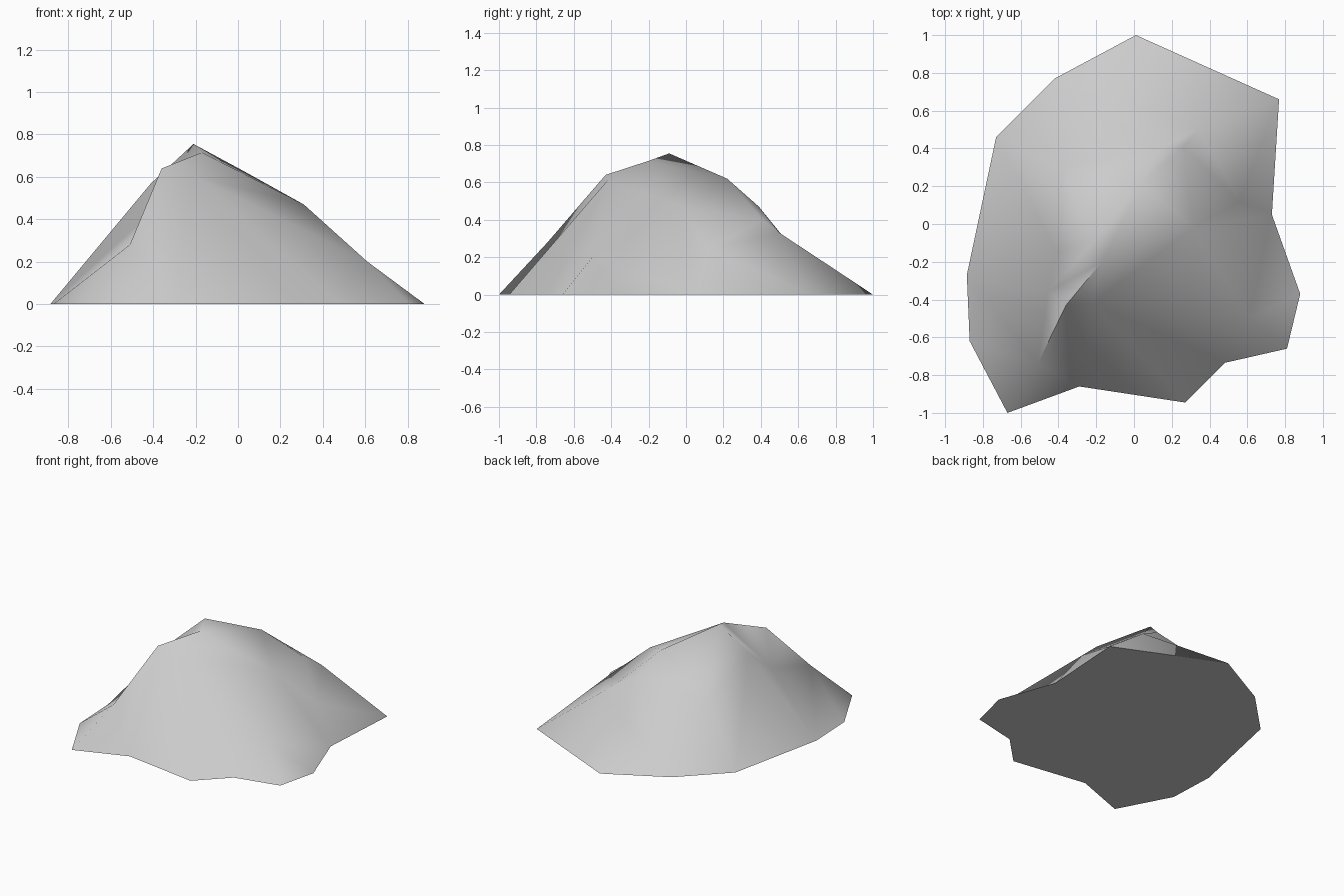
import bpy
import bmesh
import math
from mathutils import Vector
from mathutils.geometry import delaunay_2d_cdt

cube = bpy.data.objects.get("Cube")
if cube:
    bpy.data.objects.remove(cube, do_unlink=True)

# Ground outline, counter-clockwise from the back
rim = [(.01, 1), (-.42, .77), (-.73, .46), (-.885, -.27), (-.87, -.62),
       (-.67, -1), (-.29, -.86), (.27, -.945), (.48, -.735), (.81, -.66),
       (.88, -.37), (.73, .05), (.768, .66)]

# Named high points of the hill
high = {
    "peak": (-.21, -.09, .755),
    "crest": (-.17, -.2, .715),
    "spur_top": (-.36, -.43, .64),
    "spur_low": (-.51, -.74, .28),
    "gully": (-.22, -.42, .61),
    "back_top": (.04, .22, .62),
    "back_mid": (.12, .39, .47),
    "back_dip": (.26, .41, .4),
    "back_low": (.34, .5, .33),
    "side_top": (.31, -.02, .47),
    "side_low": (.56, .12, .245),
    "toe": (.61, -.5, .2),
    "left_ridge": (-.41, -.15, .57),
    "left_hollow": (-.455, -.36, .39),
    "rear_slope": (-.38, .3, .38),
}

# Ridge lines; numbers are outline corners
ridges = [
    [5, "spur_low", "spur_top", "crest", "peak", "back_top"],
    ["back_top", "back_dip", "back_low", 12],
    ["back_top", "back_mid", "back_low", 0],
    ["back_mid", 1, "back_low"],
    ["crest", "back_top", "side_top"],
    ["crest", "side_top", "side_low", 12],
    ["side_low", 11],
    [7, "gully", "crest"],
    ["side_top", "toe", 9],
    ["toe", 10],
    [3, "left_ridge", "peak"],
    [3, "spur_low", 4],
    [3, "left_hollow", "crest"],
    ["spur_low", "left_hollow", "peak"],
    ["peak", "rear_slope", 1],
]

names = list(high)
count = len(rim)
points = [Vector((x, y, 0)) for x, y in rim] + [Vector(p) for p in high.values()]


def index(key):
    return key if isinstance(key, int) else count + names.index(key)


edges = [(index(a), index(b)) for line in ridges for a, b in zip(line, line[1:])]
flat = [p.xy for p in points]
verts, _, faces, sources, _, _ = delaunay_2d_cdt(flat, edges, [list(range(count))], 1, 1e-5)

# Hill surface closed by a flat base
bm = bmesh.new()
made = []
for co, src in zip(verts, sources):
    made.append(bm.verts.new((co.x, co.y, points[src[0]].z if src else 0)))
for f in faces:
    face = bm.faces.new([made[i] for i in f])
    face.normal_update()
    if face.normal.z < 0:
        face.normal_flip()
border = [e for e in bm.edges if e.is_boundary]
bmesh.ops.holes_fill(bm, edges=border, sides=0)
bmesh.ops.recalc_face_normals(bm, faces=bm.faces[:])
mesh = bpy.data.meshes.new("hill")
bm.to_mesh(mesh)
bm.free()
hill = bpy.data.objects.new("hill", mesh)
bpy.context.collection.objects.link(hill)

# Stone colour
stone = bpy.data.materials.new("grey stone")
stone.use_nodes = True
grey = (.6, .6, .6, 1)
stone.diffuse_color = grey
stone.node_tree.nodes["Principled BSDF"].inputs["Base Color"].default_value = grey
mesh.materials.append(stone)

# Smooth slopes, crisp base edge
bpy.ops.object.select_all(action="DESELECT")
hill.select_set(True)
bpy.context.view_layer.objects.active = hill
bpy.ops.object.shade_smooth_by_angle(angle=math.radians(80))
